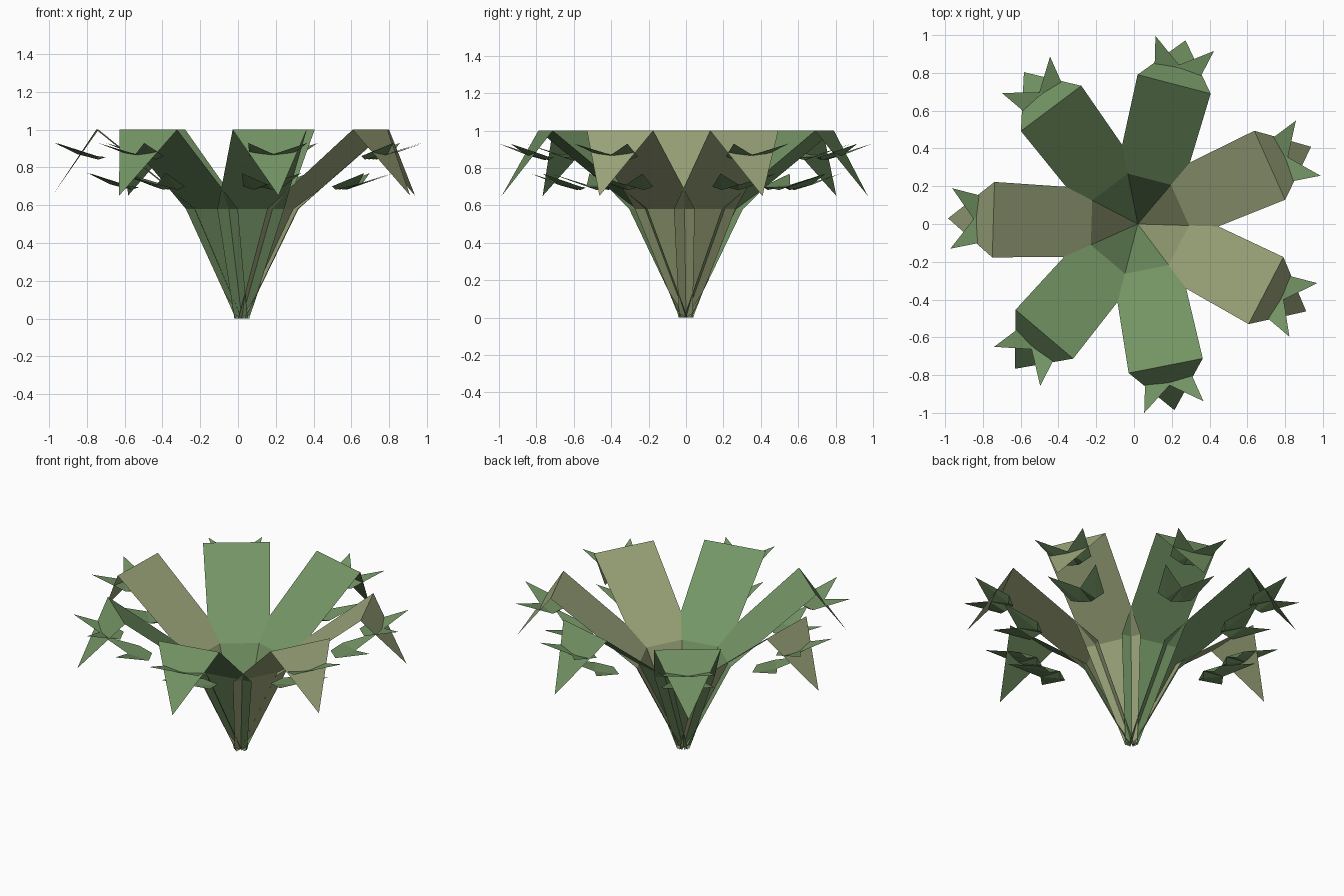
import bpy, bmesh, math
from mathutils import Matrix, Vector

if "Cube" in bpy.data.objects:
    bpy.data.objects.remove(bpy.data.objects["Cube"])


def material(name, rgb):
    m = bpy.data.materials.new(name)
    m.diffuse_color = (*rgb, 1)
    m.use_nodes = True
    m.node_tree.nodes["Principled BSDF"].inputs["Base Color"].default_value = m.diffuse_color
    return m


GREEN = material("leaf green", (0.175, 0.30, 0.13))
OLIVE = material("dry olive", (0.33, 0.375, 0.195))
CENTRE = Matrix.Translation((0.02, 0, 0))


def place(bm, name, angle, mat):
    """Turn a part built along +x to its angle around the plant."""
    bm.transform(CENTRE @ Matrix.Rotation(math.radians(angle), 4, 'Z'))
    me = bpy.data.meshes.new(name)
    bm.to_mesh(me)
    bm.free()
    me.materials.append(mat)
    ob = bpy.data.objects.new(name, me)
    bpy.context.collection.objects.link(ob)


def leaf(index, angle, mat):
    """Folded blade: narrow stem, wide blade, drooping pointed tip."""
    bm = bmesh.new()
    rows = []
    for r, half, z in ((0, 0.04, 0), (0.245, 0.18, 0.58), (0.765, 0.20, 1.0)):
        rows.append([bm.verts.new((r, s * half, z)) for s in (-1, 1)])
    for a, b in zip(rows, rows[1:]):
        bm.faces.new((a[0], b[0], b[1], a[1]))
    tip = bm.verts.new((1.005, 0, 0.65))
    bm.faces.new((rows[-1][0], tip, rows[-1][1]))
    place(bm, f"leaf_{index}", angle, mat)


def thorn(name, angle, offset):
    """Two-pronged barb with a shallow keel under each prong."""
    bm = bmesh.new()
    for s in (-1, 1):
        tip, notch, back, outer, keel = [
            bm.verts.new(Vector(p) + offset) for p in (
                (0.988, s * 0.16, 0.93), (0.87, 0, 0.87), (0.72, 0, 0.855),
                (0.77, s * 0.11, 0.86), (0.76, s * 0.05, 0.842))]
        ring = (tip, notch, back, outer)
        bm.faces.new((tip, notch, outer))
        bm.faces.new((notch, back, outer))
        for a, b in zip(ring, ring[1:] + ring[:1]):
            bm.faces.new((a, b, keel))
    bmesh.ops.remove_doubles(bm, verts=bm.verts, dist=0.0001)
    bmesh.ops.recalc_face_normals(bm, faces=bm.faces)
    place(bm, name, angle, GREEN)


# Seven leaves, each with two floating tiers of thorns underneath
for i in range(7):
    ang = 24 + i * 360 / 7
    leaf(i, ang, OLIVE if i in (0, 3, 6) else GREEN)
    thorn(f"upper_thorn_{i}", ang, Vector((0, 0, 0)))
    thorn(f"lower_thorn_{i}", ang, Vector((-0.175, 0, -0.16)))
